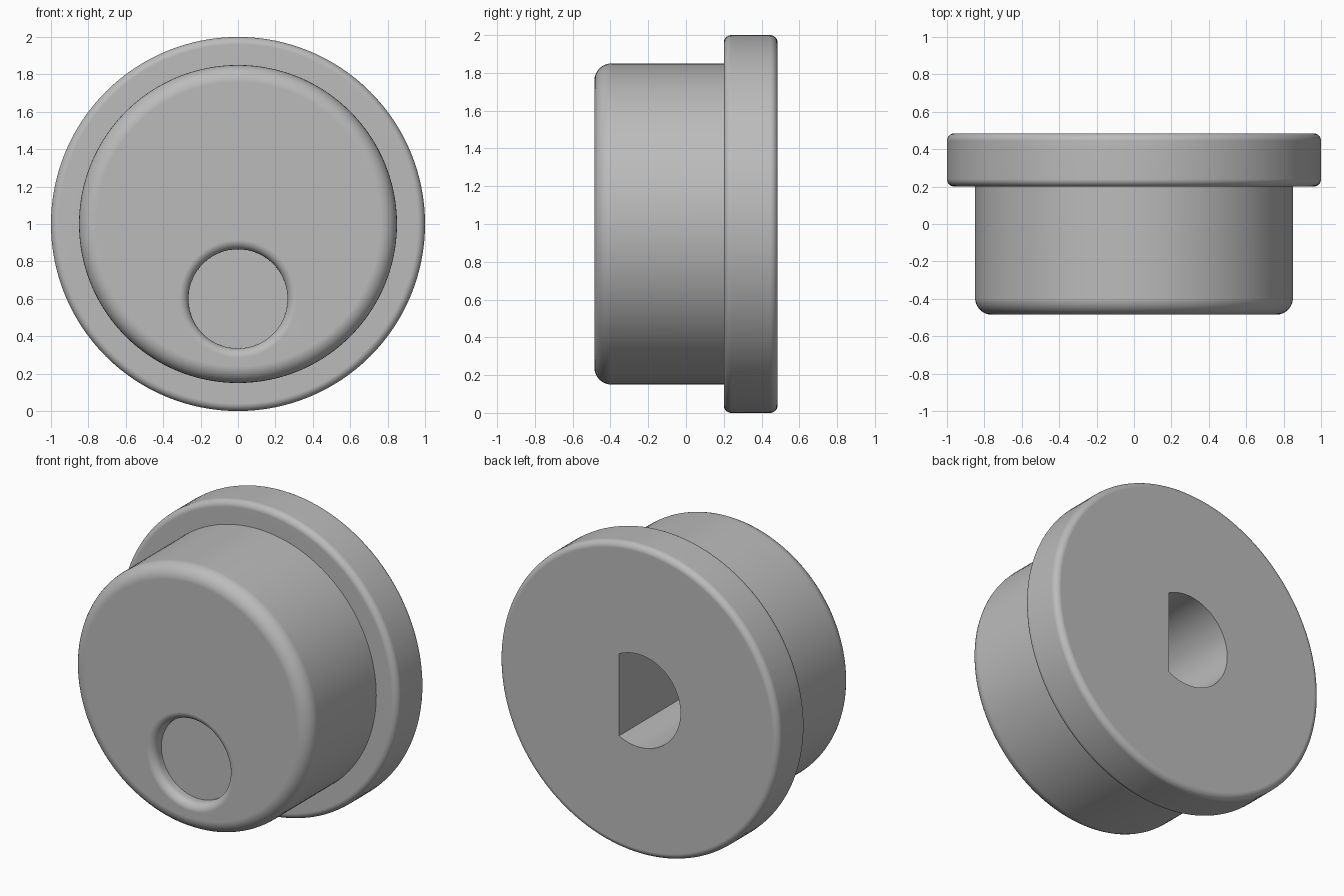
import bpy, bmesh, math
from mathutils import Matrix, Vector

cube = bpy.data.objects.get("Cube")
if cube:
    bpy.data.objects.remove(cube, do_unlink=True)

FRONT, BACK, STEP = -0.485, 0.485, 0.2

grey = bpy.data.materials.new("plain grey")
grey.use_nodes = True
grey.diffuse_color = (0.5, 0.5, 0.5, 1)
grey.node_tree.nodes["Principled BSDF"].inputs["Base Color"].default_value = (0.5, 0.5, 0.5, 1)


def arc(cr, cy, radius, start, end, steps=8):
    """Quarter-round points (radius from axis, y)."""
    angles = [math.radians(start + (end - start) * i / steps) for i in range(steps + 1)]
    return [(cr + radius * math.cos(a), cy + radius * math.sin(a)) for a in angles]


def finish(name, bm):
    bmesh.ops.remove_doubles(bm, verts=bm.verts, dist=1e-5)
    bmesh.ops.recalc_face_normals(bm, faces=bm.faces)
    mesh = bpy.data.meshes.new(name)
    bm.to_mesh(mesh)
    bm.free()
    mesh.materials.append(grey)
    obj = bpy.data.objects.new(name, mesh)
    bpy.context.collection.objects.link(obj)
    return obj


def lathe(name, profile, z, sides):
    """Turn a profile about the y axis at height z, capping both ends."""
    bm = bmesh.new()
    rings = []
    for r, y in profile:
        rings.append([bm.verts.new((r * math.cos(t), y, z + r * math.sin(t)))
                      for t in (math.tau * i / sides for i in range(sides))])
    for a, b in zip(rings, rings[1:]):
        for i in range(sides):
            j = (i + 1) % sides
            bm.faces.new((a[i], a[j], b[j], b[i]))
    bm.faces.new(rings[0])
    bm.faces.new(rings[-1])
    return finish(name, bm)


def cut(target, cutter):
    cutter.hide_render = True
    mod = target.modifiers.new("cut", "BOOLEAN")
    mod.operation, mod.solver, mod.object = "DIFFERENCE", "EXACT", cutter
    bpy.ops.object.select_all(action="DESELECT")
    bpy.context.view_layer.objects.active = target
    target.select_set(True)
    bpy.ops.object.modifier_apply(modifier=mod.name)
    bpy.data.objects.remove(cutter, do_unlink=True)


# Rounded grip with a wider rounded flange behind it
profile = (arc(0.76, FRONT + 0.09, 0.09, -90, 0)
           + [(0.85, STEP)]
           + arc(0.96, STEP + 0.04, 0.04, -90, 0)
           + arc(0.96, BACK - 0.04, 0.04, 0, 90))
knob = lathe("knob", profile, 1.0, 128)

# Finger dimple with a flared lip
lip = 0.05
dimple = [(0.265, FRONT + 0.08)] + arc(0.265 + lip, FRONT + lip, lip, 180, 270)
dimple.append((0.265 + lip, FRONT - 0.1))
cut(knob, lathe("dimple_cutter", dimple, 0.6, 64))

# D-shaped shaft socket in the back, flat on the left side
radius, flat = 0.30, 0.14
half = math.acos(flat / radius)
steps = 48
bm = bmesh.new()
outline = []
for i in range(steps + 1):
    t = half + (math.tau - 2 * half) * i / steps
    outline.append(bm.verts.new((radius * math.cos(t), BACK + 0.1, 1 + radius * math.sin(t))))
face = bm.faces.new(outline)
depth = bmesh.ops.extrude_face_region(bm, geom=[face])
moved = [v for v in depth["geom"] if isinstance(v, bmesh.types.BMVert)]
bmesh.ops.translate(bm, verts=moved, vec=(0, -0.85, 0))
cut(knob, finish("socket_cutter", bm))

# Smooth rounds, crisp steps, flat faces kept flat
bpy.ops.object.shade_smooth_by_angle(angle=math.radians(35))
weighted = knob.modifiers.new("flat faces", "WEIGHTED_NORMAL")
weighted.keep_sharp = True
